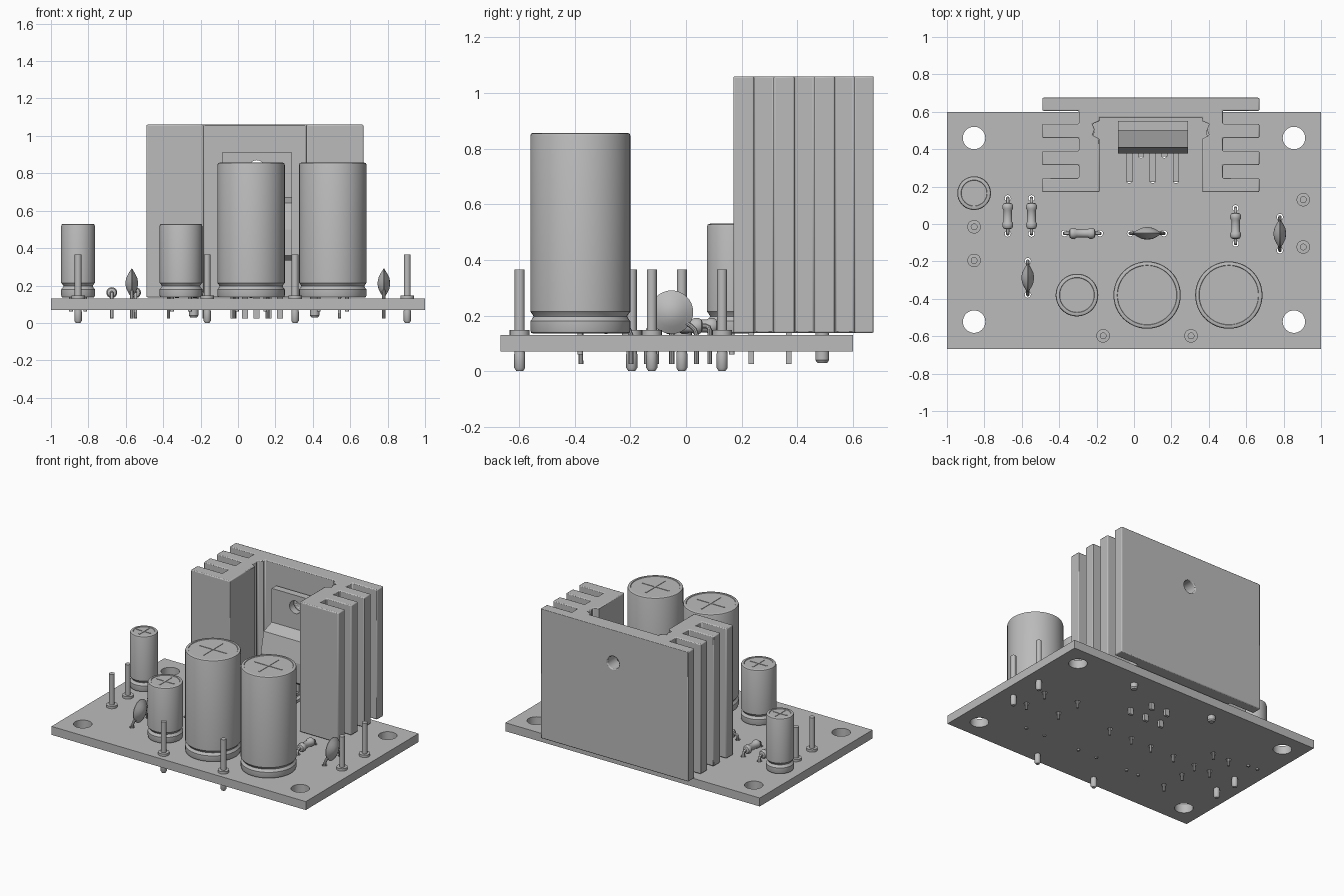
import bpy, bmesh
from math import pi, cos, sin
from mathutils import Vector, Matrix

cube = bpy.data.objects.get("Cube")
if cube:
    bpy.data.objects.remove(cube)

grey = bpy.data.materials.new("plain grey")
grey.use_nodes = True
grey.diffuse_color = (0.5, 0.5, 0.5, 1)
grey.node_tree.nodes["Principled BSDF"].inputs["Base Color"].default_value = (0.5, 0.5, 0.5, 1)

BOARD_LOW, BOARD_TOP = 0.07, 0.13
drill_holes = []


def finish(bm, name, smooth=True):
    bmesh.ops.recalc_face_normals(bm, faces=bm.faces)
    mesh = bpy.data.meshes.new(name)
    bm.to_mesh(mesh)
    bm.free()
    mesh.materials.append(grey)
    obj = bpy.data.objects.new(name, mesh)
    bpy.context.collection.objects.link(obj)
    if smooth:
        bpy.ops.object.select_all(action="DESELECT")
        obj.select_set(True)
        bpy.context.view_layer.objects.active = obj
        bpy.ops.object.shade_smooth_by_angle(angle=0.6)
    return obj


def add_box(bm, x0, x1, y0, y1, z0, z1):
    size = Matrix.Diagonal((x1 - x0, y1 - y0, z1 - z0, 1))
    centre = Matrix.Translation(((x0 + x1) / 2, (y0 + y1) / 2, (z0 + z1) / 2))
    bmesh.ops.create_cube(bm, size=1, matrix=centre @ size)


def add_rod(bm, centre, radius, depth, axis="Z", segments=24):
    turn = Matrix.Rotation(pi / 2, 4, "X") if axis == "Y" else Matrix.Identity(4)
    bmesh.ops.create_cone(bm, cap_ends=True, segments=segments, radius1=radius, radius2=radius,
                          depth=depth, matrix=Matrix.Translation(centre) @ turn)


def add_prism(bm, outline, depth):
    face = bm.faces.new([bm.verts.new(p) for p in outline])
    extruded = bmesh.ops.extrude_face_region(bm, geom=[face])["geom"]
    bmesh.ops.translate(bm, vec=depth, verts=[v for v in extruded if isinstance(v, bmesh.types.BMVert)])


def add_lathe(bm, profile, place, segments=32):
    """Turn (radius, height) points about z, then move by the matrix."""
    rings = []
    for r, h in profile:
        rings.append([bm.verts.new(place @ Vector((r * cos(2 * pi * i / segments),
                                                   r * sin(2 * pi * i / segments), h)))
                      for i in range(segments)])
    for a, b in zip(rings, rings[1:]):
        for i in range(segments):
            j = (i + 1) % segments
            bm.faces.new((a[i], a[j], b[j], b[i]))
    bm.faces.new(rings[0])
    bm.faces.new(rings[-1])


def add_wire(bm, points, radius, segments=10):
    """Sweep a round wire along a flat path."""
    pts = [Vector(p) for p in points]
    rings = []
    normal = (pts[-1] - pts[0]).cross(pts[1] - pts[0])
    normal = normal.normalized() if normal.length > 1e-6 else Vector((1, 0, 0))
    for i, p in enumerate(pts):
        along = (pts[min(i + 1, len(pts) - 1)] - pts[max(i - 1, 0)]).normalized()
        side = along.cross(normal).normalized()
        rings.append([bm.verts.new(p + radius * (normal * cos(2 * pi * k / segments) +
                                                 side * sin(2 * pi * k / segments)))
                      for k in range(segments)])
    for a, b in zip(rings, rings[1:]):
        for i in range(segments):
            j = (i + 1) % segments
            bm.faces.new((a[i], a[j], b[j], b[i]))
    bm.faces.new(rings[0])
    bm.faces.new(rings[-1])


def cut(obj, fill):
    bm = bmesh.new()
    fill(bm)
    cutter = finish(bm, obj.name + "_cutter", False)
    cutter.hide_render = True
    mod = obj.modifiers.new("holes", "BOOLEAN")
    mod.object, mod.operation, mod.solver = cutter, "DIFFERENCE", "EXACT"
    bpy.ops.object.select_all(action="DESELECT")
    bpy.context.view_layer.objects.active = obj
    obj.select_set(True)
    bpy.ops.object.modifier_apply(modifier=mod.name)
    bpy.data.objects.remove(cutter)
    bpy.ops.object.shade_smooth_by_angle(angle=0.6)


# Electrolytic cans with a crimp groove and a scored top
def capacitor(name, x, y, r, top):
    bm = bmesh.new()
    e = 0.012
    add_lathe(bm, [(r - e, 0.135), (r - 0.003, 0.138), (r, 0.147), (r, 0.18), (r - 0.006, 0.187),
                   (r - e, 0.197), (r - 0.006, 0.207), (r, 0.214), (r, top - e),
                   (r - 0.003, top - 0.003), (r - e, top), (r - 0.02, top), (r - 0.022, top - 0.004)],
              Matrix.Translation((x, y, 0)), 48)
    finish(bm, name)
    bm = bmesh.new()
    for a, b in ((0.6 * r, 0.004), (0.004, 0.6 * r)):
        add_box(bm, x - a, x + a, y - b, y + b, top - 0.005, top - 0.001)
    finish(bm, name + "_score", False)
    bm = bmesh.new()
    for s in (-1, 1):
        add_rod(bm, (x + s * r * 0.42, y, 0.1), 0.01, 0.08, segments=12)
    finish(bm, name + "_leads")


capacitor("large_capacitor_a", 0.07, -0.38, 0.18, 0.857)
capacitor("large_capacitor_b", 0.507, -0.38, 0.18, 0.857)
capacitor("medium_capacitor", -0.305, -0.38, 0.114, 0.53)
capacitor("small_capacitor", -0.855, 0.165, 0.09, 0.53)

# Terminal pins with a collar
for i, (x, y) in enumerate([(-0.855, -0.015), (-0.855, -0.195), (0.905, 0.13), (0.905, -0.123),
                            (-0.165, -0.598), (0.305, -0.598)]):
    bm = bmesh.new()
    add_lathe(bm, [(0.012, 0), (0.02, 0.012), (0.02, 0.06), (0.018, 0.07), (0.018, 0.129), (0.036, 0.13),
                   (0.036, 0.147), (0.018, 0.148), (0.018, 0.365)], Matrix.Translation((x, y, 0)), 20)
    finish(bm, f"terminal_pin_{i}")


def point(x, y, along_x, offset, z):
    return (x + offset, y, z) if along_x else (x, y + offset, z)


# Axial resistors: dumbbell body and bent leads
def resistor(name, x, y, along_x):
    z, half = 0.162, 0.07
    bm = bmesh.new()
    turn = Matrix.Rotation(pi / 2, 4, "Y" if along_x else "X")
    ends = [(0.012, half), (0.023, half - 0.004), (0.029, half - 0.014), (0.029, half - 0.03), (0.023, half - 0.04)]
    add_lathe(bm, ends + [(r, -h) for r, h in reversed(ends)], Matrix.Translation((x, y, z)) @ turn, 24)
    finish(bm, name)
    bm = bmesh.new()
    for s in (-1, 1):
        path = [(0.06, z), (0.082, z), (0.091, z - 0.004), (0.095, z - 0.014), (0.095, 0.025)]
        add_wire(bm, [point(x, y, along_x, s * o, h) for o, h in path], 0.009)
        drill_holes.append(point(x, y, along_x, s * 0.095, 0))
    finish(bm, name + "_leads")


resistor("resistor_a", -0.675, 0.043, False)
resistor("resistor_b", -0.548, 0.043, False)
resistor("resistor_c", 0.543, -0.01, False)
resistor("resistor_d", -0.277, -0.05, True)


# Lens-shaped disc capacitors on splayed leads
def disc_capacitor(name, x, y, along_x):
    bm = bmesh.new()
    turn = Matrix.Rotation(pi / 2, 4, "X" if along_x else "Y")
    half = [(0.01, 0.033), (0.03, 0.029), (0.052, 0.018), (0.068, 0.008), (0.078, 0.002)]
    add_lathe(bm, half + [(r, -h) for r, h in reversed(half)], Matrix.Translation((x, y, 0.212)) @ turn, 40)
    finish(bm, name)
    bm = bmesh.new()
    for s in (-1, 1):
        path = [(0.035, 0.2), (0.05, 0.175), (0.07, 0.162), (0.083, 0.15), (0.09, 0.13), (0.09, 0.025)]
        add_wire(bm, [point(x, y, along_x, s * o, h) for o, h in path], 0.009)
        drill_holes.append(point(x, y, along_x, s * 0.09, 0))
    finish(bm, name + "_leads")


disc_capacitor("disc_capacitor_a", -0.568, -0.288, False)
disc_capacitor("disc_capacitor_b", 0.07, -0.05, True)
disc_capacitor("disc_capacitor_c", 0.78, -0.052, False)

# Heat sink: mirrored finned profile with an inner rail groove
MID = 0.09
half = [(0.58, 0.675), (0.58, 0.605)]
for slot in (0.605, 0.46, 0.315):
    half += [(0.385, slot), (0.385, slot - 0.07), (0.58, slot - 0.07), (0.58, max(slot - 0.145, 0.17))]
half += [(0.275, 0.17), (0.275, 0.455), (0.312, 0.475), (0.3, 0.505), (0.312, 0.535), (0.275, 0.55), (0.275, 0.57)]
outline = [(MID + x, y, 0.137) for x, y in half] + [(MID - x, y, 0.137) for x, y in reversed(half)]
bm = bmesh.new()
add_prism(bm, outline, (0, 0, 0.923))
sink = finish(bm, "heat_sink", False)
bev = sink.modifiers.new("soft_edges", "BEVEL")
bev.width, bev.segments, bev.limit_method, bev.angle_limit = 0.006, 2, "ANGLE", 1.2
bpy.context.view_layer.objects.active = sink
cut(sink, lambda bm: add_rod(bm, (0.1, 0.62, 0.825), 0.045, 0.3, "Y", 32))

bm = bmesh.new()
for x in (-0.237, 0.41):
    add_lathe(bm, [(0.018, 0.03), (0.025, 0.04), (0.025, 0.16)], Matrix.Translation((x, 0.49, 0)), 24)
finish(bm, "heat_sink_pegs")

# Power regulator: drilled metal tab, chamfered body, staggered leads
bm = bmesh.new()
add_box(bm, -0.085, 0.29, 0.5, 0.55, 0.334, 0.91)
tab = finish(bm, "regulator_tab", False)
cut(tab, lambda bm: add_rod(bm, (0.1, 0.52, 0.825), 0.045, 0.2, "Y", 32))
bm = bmesh.new()
body = [(0.5, 0.334), (0.5, 0.67), (0.41, 0.64), (0.377, 0.5), (0.377, 0.36), (0.41, 0.334)]
add_prism(bm, [(-0.085, y, z) for y, z in body], (0.375, 0, 0))
finish(bm, "regulator_body", False)
bm = bmesh.new()
for i in range(5):
    x = 0.1 + (i - 2) * 0.0625
    foot = 0.37 if i % 2 else 0.235
    w = 0.016
    add_box(bm, x - w, x + w, foot - 0.01, foot + 0.01, 0.025, 0.27)
    add_box(bm, x - w, x + w, foot - 0.01, 0.45, 0.25, 0.27)
    add_box(bm, x - w, x + w, 0.43, 0.45, 0.25, 0.35)
    drill_holes.append((x, foot, 0))
finish(bm, "regulator_leads", False)

# Circuit board with mounting holes and drilled lead holes
bm = bmesh.new()
add_box(bm, -1, 1, -0.667, 0.6, BOARD_LOW, BOARD_TOP)
board = finish(bm, "circuit_board", False)


def board_holes(bm):
    for x in (-0.855, 0.855):
        for y in (-0.522, 0.46):
            add_rod(bm, (x, y, 0.1), 0.06, 0.2, segments=40)
    for x, y, _ in drill_holes:
        add_rod(bm, (x, y, 0.1), 0.0165, 0.2, segments=16)


cut(board, board_holes)
